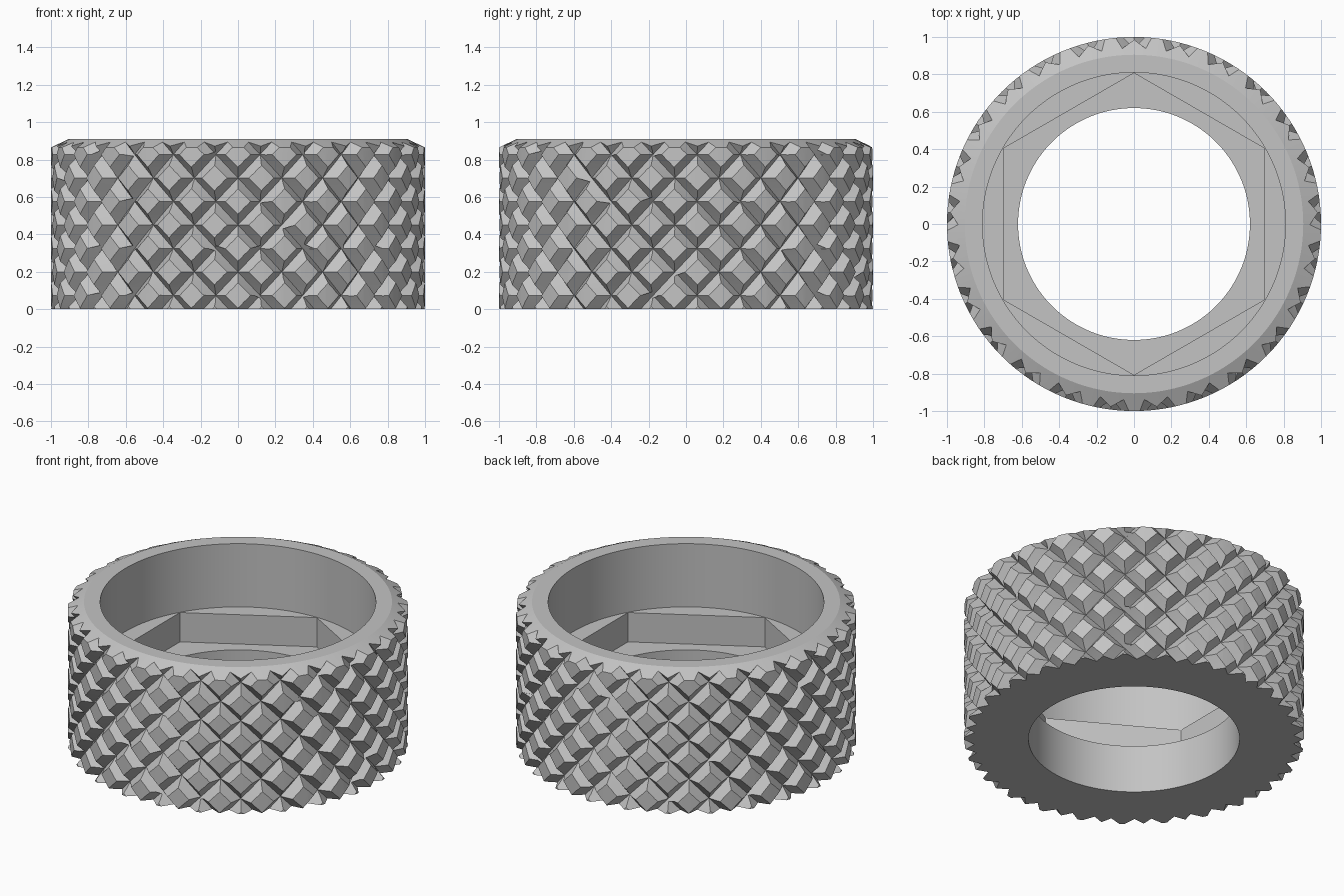
import bpy
import bmesh
from math import sin, cos, tau

if "Cube" in bpy.data.objects:
    bpy.data.objects.remove(bpy.data.objects["Cube"], do_unlink=True)

HEIGHT = 0.91
STARTS = 25          # grooves in each direction
DEPTH = 0.06         # groove depth
HALF = 0.055         # half groove width, as an angle
MID = 0.45           # height where two grooves cross at the front


def polar(r, a, z):
    return (r * cos(a), r * sin(a), z)


def loft(bm, sections, closed):
    """Skin a row of equal sections, capping the ends when it is open."""
    rows = [[bm.verts.new(p) for p in s] for s in sections]
    n = len(rows[0])
    pairs = list(zip(rows, rows[1:]))
    if closed:
        pairs.append((rows[-1], rows[0]))
    else:
        bm.faces.new(rows[0][::-1])
        bm.faces.new(rows[-1])
    for a, b in pairs:
        for i in range(n):
            j = (i + 1) % n
            bm.faces.new((a[i], a[j], b[j], b[i]))


def finish(bm, name):
    bmesh.ops.recalc_face_normals(bm, faces=bm.faces)
    mesh = bpy.data.meshes.new(name)
    bm.to_mesh(mesh)
    bm.free()
    obj = bpy.data.objects.new(name, mesh)
    bpy.context.scene.collection.objects.link(obj)
    return obj


def helix_cutter(name, hand):
    """All V grooves that wind one way around the ring."""
    bm = bmesh.new()
    out = 0.04
    spread = HALF * (DEPTH + out) / DEPTH
    steps = 28
    for k in range(STARTS):
        sections = []
        for s in range(steps + 1):
            z = -0.05 + (HEIGHT + 0.1) * s / steps
            a = -tau / 4 + k * tau / STARTS + hand * (z - MID)
            sections.append([polar(1 - DEPTH, a, z),
                             polar(1 + out, a + spread, z),
                             polar(1 + out, a - spread, z)])
        loft(bm, sections, False)
    return finish(bm, name)


# Ring body with top chamfer, wide upper bore and narrow lower hole
profile = [(0.62, 0), (1, 0), (1, 0.865), (0.905, HEIGHT),
           (0.81, HEIGHT), (0.81, 0.5), (0.62, 0.5)]
SEGMENTS = 128
bm = bmesh.new()
loft(bm, [[polar(r, tau * i / SEGMENTS, z) for r, z in profile]
          for i in range(SEGMENTS)], True)
ring = finish(bm, "knurled_ring")

# Hexagonal pocket cutter, corners toward front and back
bm = bmesh.new()
loft(bm, [[polar(0.807, tau * (i / 6 + 0.25), z) for i in range(6)]
          for z in (0.31, 0.6)], False)
cutters = [finish(bm, "hex_pocket_cutter"),
           helix_cutter("right_groove_cutter", 1),
           helix_cutter("left_groove_cutter", -1)]

# Cut the pocket and both sets of grooves
for cutter in cutters:
    cutter.hide_render = True
    mod = ring.modifiers.new(cutter.name, "BOOLEAN")
    mod.operation = "DIFFERENCE"
    mod.solver = "EXACT"
    mod.object = cutter
bpy.context.view_layer.update()
graph = bpy.context.evaluated_depsgraph_get()
result = bpy.data.meshes.new_from_object(ring.evaluated_get(graph))
ring.modifiers.clear()
ring.data = result
for cutter in cutters:
    bpy.data.objects.remove(cutter, do_unlink=True)

# Plain grey material
grey = bpy.data.materials.new("plain grey")
grey.use_nodes = True
colour = (0.55, 0.55, 0.55, 1)
grey.diffuse_color = colour
grey.node_tree.nodes["Principled BSDF"].inputs["Base Color"].default_value = colour
ring.data.materials.clear()
ring.data.materials.append(grey)
for face in ring.data.polygons:
    face.material_index = 0

# Smooth round walls, crisp edges
bpy.ops.object.select_all(action="DESELECT")
ring.select_set(True)
bpy.context.view_layer.objects.active = ring
bpy.ops.object.shade_smooth_by_angle(angle=0.3)
